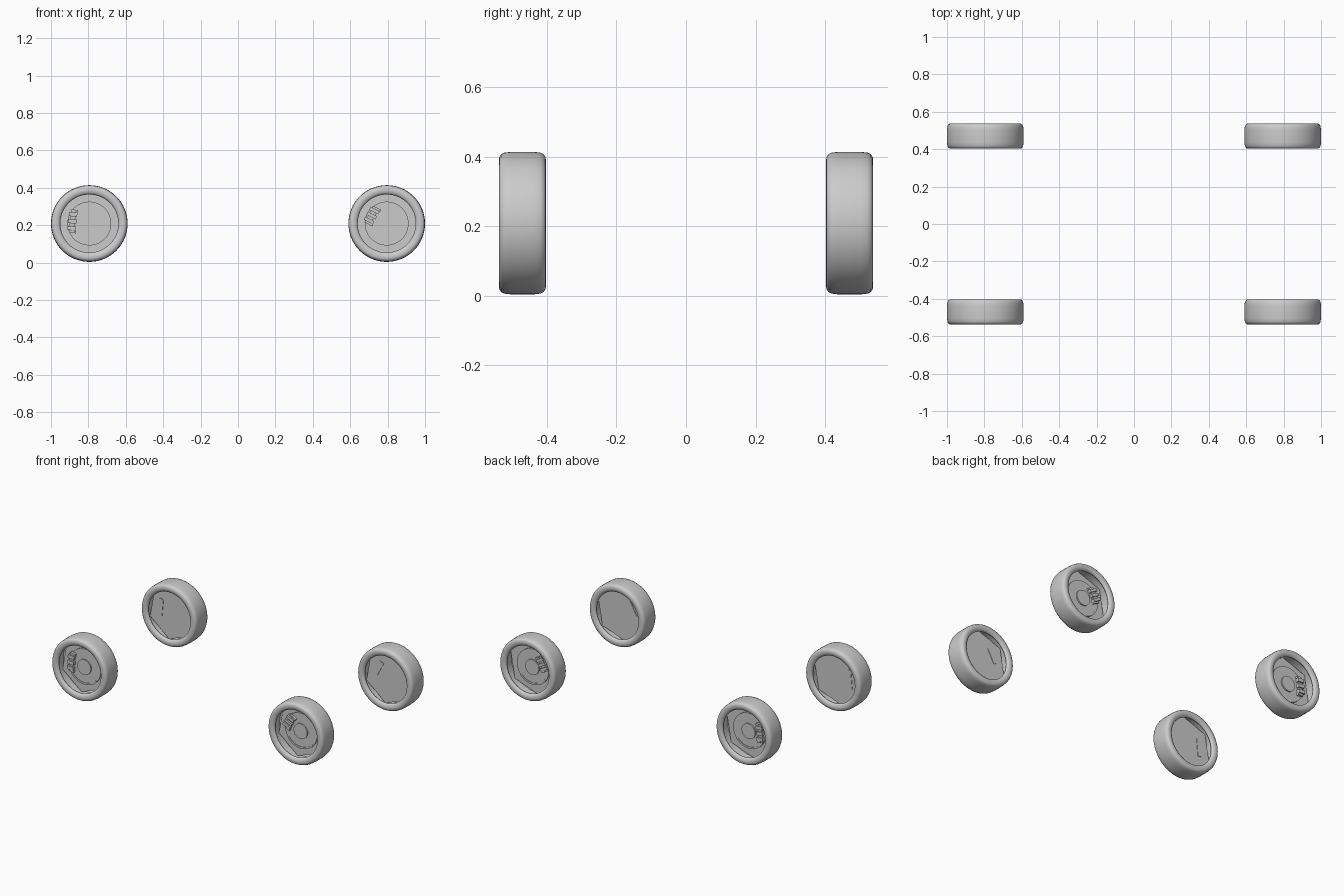
import bpy, bmesh, math
from mathutils import Matrix, Vector

if "Cube" in bpy.data.objects:
    bpy.data.objects.remove(bpy.data.objects["Cube"])

WX, WY, WZ = 0.795, 0.47, 0.209


def finish(bm, name, smooth=True):
    bmesh.ops.recalc_face_normals(bm, faces=bm.faces)
    me = bpy.data.meshes.new(name)
    bm.to_mesh(me)
    bm.free()
    ob = bpy.data.objects.new(name, me)
    bpy.context.collection.objects.link(ob)
    if smooth:
        bpy.ops.object.select_all(action='DESELECT')
        ob.select_set(True)
        bpy.context.view_layer.objects.active = ob
        bpy.ops.object.shade_smooth_by_angle(angle=math.radians(35))
    return ob


def place(cx, side, u, d, v):
    """Wheel coordinates: u along x, d outward from wheel centre, v up."""
    return Vector((cx + u, side * (WY + d), WZ + v))


def lathe(name, cx, side, profile, n=64, closed=True, phase=0.0, smooth=True):
    """Spin a (radius, depth) profile around the axle."""
    bm = bmesh.new()
    rings = []
    for r, d in profile:
        if r == 0:
            rings.append([bm.verts.new(place(cx, side, 0, d, 0))] * n)
            continue
        rings.append([bm.verts.new(place(cx, side,
                     r * math.cos(phase + 2 * math.pi * i / n), d,
                     r * math.sin(phase + 2 * math.pi * i / n))) for i in range(n)])
    pairs = list(zip(rings, rings[1:]))
    if closed:
        pairs.append((rings[-1], rings[0]))
    for a, b in pairs:
        for i in range(n):
            j = (i + 1) % n
            vs = list(dict.fromkeys((a[i], a[j], b[j], b[i])))
            if len(vs) > 2:
                bm.faces.new(vs)
    return finish(bm, name, smooth)


def disc(name, cx, side, r, d0, d1, n=64, phase=0.0, smooth=True):
    return lathe(name, cx, side, [(0, d0), (r, d0), (r, d1), (0, d1)],
                 n, False, phase, smooth)


def arc_strip(name, cx, side, r0, r1, d0, d1, a0, a1, n=24):
    """Curved block following part of a circle around the axle."""
    bm = bmesh.new()
    rows = []
    for i in range(n + 1):
        a = math.radians(a0 + (a1 - a0) * i / n)
        rows.append([bm.verts.new(place(cx, side, r * math.cos(a), d, r * math.sin(a)))
                     for r, d in ((r0, d0), (r1, d0), (r1, d1), (r0, d1))])
    for a, b in zip(rows, rows[1:]):
        for k in range(4):
            bm.faces.new((a[k], a[(k + 1) % 4], b[(k + 1) % 4], b[k]))
    bm.faces.new(rows[0])
    bm.faces.new(rows[-1])
    return finish(bm, name)


def caliper(name, cx, side, u, v, tilt, w, h):
    """Caliper bridge: slim body with three raised ribs and two end lugs."""
    bm = bmesh.new()
    parts = [(0, 0, w * 0.6, h, -0.017, 0.016)]
    parts += [(0, k * h * 0.3, w, h * 0.18, -0.012, 0.026) for k in (-1, 0, 1)]
    parts += [(w * 0.3, k * h * 0.45, w * 0.5, h * 0.1, -0.012, 0.02) for k in (-1, 1)]
    c, s = math.cos(tilt), math.sin(tilt)
    for pu, pv, sw, sh, d0, d1 in parts:
        made = bmesh.ops.create_cube(bm, size=1)['verts']
        for vert in made:
            a = pu + vert.co.x * sw
            b = pv + vert.co.z * sh
            d = (d0 + d1) / 2 + vert.co.y * (d1 - d0)
            vert.co = place(cx, side, u + a * c - b * s, d, v + a * s + b * c)
    return finish(bm, name, False)


# tyre cross-section: crowned tread, rounded shoulders, lip, hollow inside
half = [(0.205, 0.0), (0.2045, 0.035), (0.2025, 0.052), (0.198, 0.061),
        (0.190, 0.0665), (0.178, 0.0675), (0.166, 0.065), (0.158, 0.059),
        (0.155, 0.051), (0.157, 0.045), (0.168, 0.038), (0.182, 0.032)]
tyre = half + [(r, -d) for r, d in reversed(half[1:])]

for end, cx in (("left", -WX), ("right", WX)):
    for row, side in (("front", -1), ("back", 1)):
        tag = f"{row}_{end}"
        lathe("tyre_" + tag, cx, side, tyre)
        # six-sided backing plate closing the hollow tyre
        disc("backing_plate_" + tag, cx, side, 0.181, -0.014, -0.007,
             6, math.radians(20), False)
        # brake disc and hub
        disc("brake_disc_" + tag, cx, side, 0.117, -0.008, 0.003)
        disc("hub_" + tag, cx, side, 0.05, -0.008, 0.011, 48)
        # raised guard arc and caliper
        if end == "left":
            arc_strip("guard_" + tag, cx, side, 0.105, 0.117, 0.0, 0.006, 200, 320)
            caliper("caliper_" + tag, cx, side, -0.09, 0.012, math.radians(-5), 0.045, 0.125)
        else:
            arc_strip("guard_" + tag, cx, side, 0.105, 0.117, 0.0, 0.006, 215, 320)
            caliper("caliper_" + tag, cx, side, -0.08, 0.043, math.radians(-28), 0.055, 0.1)
